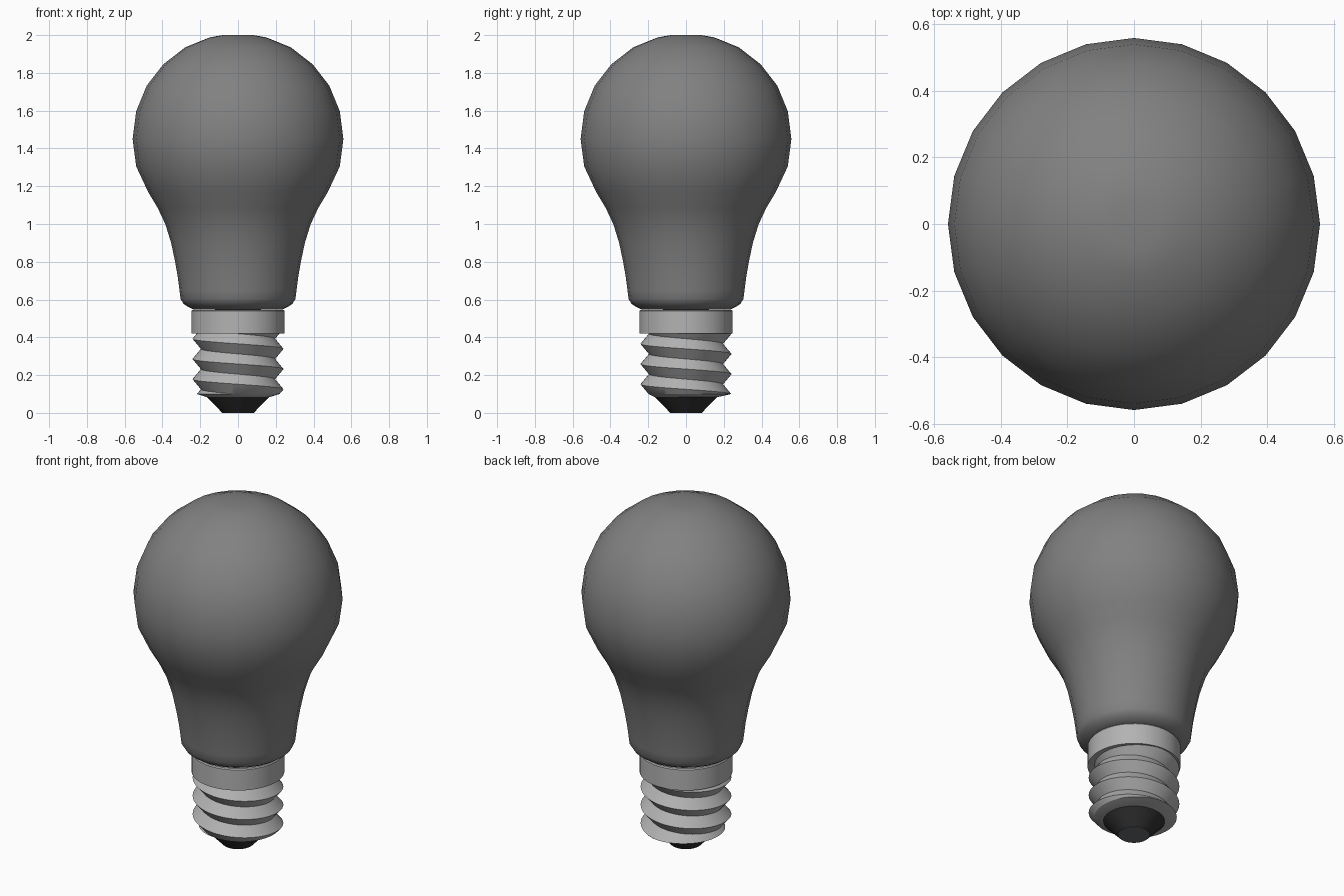
import bpy, math

if "Cube" in bpy.data.objects:
    bpy.data.objects.remove(bpy.data.objects["Cube"])


def finish(name, verts, faces, grey, angle):
    me = bpy.data.meshes.new(name)
    me.from_pydata(verts, [], faces)
    me.validate()
    ob = bpy.data.objects.new(name, me)
    bpy.context.collection.objects.link(ob)
    mat = bpy.data.materials.new(name + "_grey")
    mat.diffuse_color = (*grey, 1)
    mat.use_nodes = True
    mat.node_tree.nodes["Principled BSDF"].inputs["Base Color"].default_value = mat.diffuse_color
    me.materials.append(mat)
    bpy.ops.object.select_all(action='DESELECT')
    ob.select_set(True)
    bpy.context.view_layer.objects.active = ob
    # merge collapsed points and make normals consistent
    bpy.ops.object.mode_set(mode='EDIT')
    bpy.ops.mesh.select_all(action='SELECT')
    bpy.ops.mesh.remove_doubles(threshold=0.0001)
    bpy.ops.mesh.normals_make_consistent(inside=False)
    bpy.ops.object.mode_set(mode='OBJECT')
    bpy.ops.object.shade_smooth_by_angle(angle=math.radians(angle))
    return ob


def revolve(name, profile, sides, grey, angle=35):
    """profile(theta) returns (radius, z) points from bottom to top."""
    verts, n = [], 0
    for s in range(sides):
        t = 2 * math.pi * s / sides
        pts = profile(t) if callable(profile) else profile
        n = len(pts)
        verts += [(r * math.cos(t), r * math.sin(t), z) for r, z in pts]
    faces = []
    for s in range(sides):
        a, b = s * n, (s + 1) % sides * n
        faces += [(a + i, b + i, b + i + 1, a + i + 1) for i in range(n - 1)]
    return finish(name, verts, faces, grey, angle)


# Glass: neck, shoulder and faceted dome
neck = [(0, 0.545), (0.235, 0.547), (0.262, 0.56), (0.288, 0.577), (0.304, 0.603),
        (0.31, 0.65), (0.319, 0.72), (0.333, 0.8), (0.354, 0.9), (0.385, 1.0),
        (0.425, 1.085), (0.476, 1.17)]
dome = [(0.539, 1.305), (0.558, 1.45), (0.539, 1.597), (0.483, 1.733),
        (0.396, 1.845), (0.28, 1.935), (0.15, 1.988), (0.08, 2.0), (0, 2.0)]
revolve("glass_bulb", neck + dome, 24, (0.22, 0.22, 0.22), 50)

# Metal collar under the glass
metal = (0.45, 0.45, 0.45)
revolve("collar", [(0, 0.42), (0.247, 0.42), (0.247, 0.54), (0.242, 0.546), (0, 0.546)],
        48, metal)

# Helical screw thread, clipped at both ends
PITCH, INNER, OUTER, LOW, HIGH = 0.107, 0.196, 0.241, 0.1, 0.44


def thread(t):
    crest = 0.232 - PITCH * t / (2 * math.pi)
    pts = [(0, 0.083), (0.165, 0.083)]
    for k in range(-5, 9):
        z = min(max(crest + k * PITCH / 2, LOW), HIGH)
        phase = ((z - crest) / PITCH) % 1.0
        pts.append((INNER + (OUTER - INNER) * abs(1 - 2 * phase), z))
    return pts + [(0, HIGH)]


# The seam joins one full pitch apart, so repeat the turn with shifted indices
def build_thread(sides=64):
    rows = [thread(2 * math.pi * s / sides) for s in range(sides + 1)]
    n = len(rows[0])
    verts = []
    for s, row in enumerate(rows):
        t = 2 * math.pi * s / sides
        verts += [(r * math.cos(t), r * math.sin(t), z) for r, z in row]
    faces = []
    for s in range(sides):
        a, b = s * n, (s + 1) * n
        faces += [(a + i, b + i, b + i + 1, a + i + 1) for i in range(n - 1)]
    finish("screw_thread", verts, faces, metal, 30)


build_thread()

# Dark insulator cone and contact disc
revolve("insulator", [(0, 0.002), (0.085, 0.002), (0.165, 0.084), (0, 0.084)], 32,
        (0.03, 0.03, 0.03))
revolve("contact", [(0, 0), (0.084, 0), (0.084, 0.006), (0, 0.006)], 32, (0.14, 0.15, 0.16))
